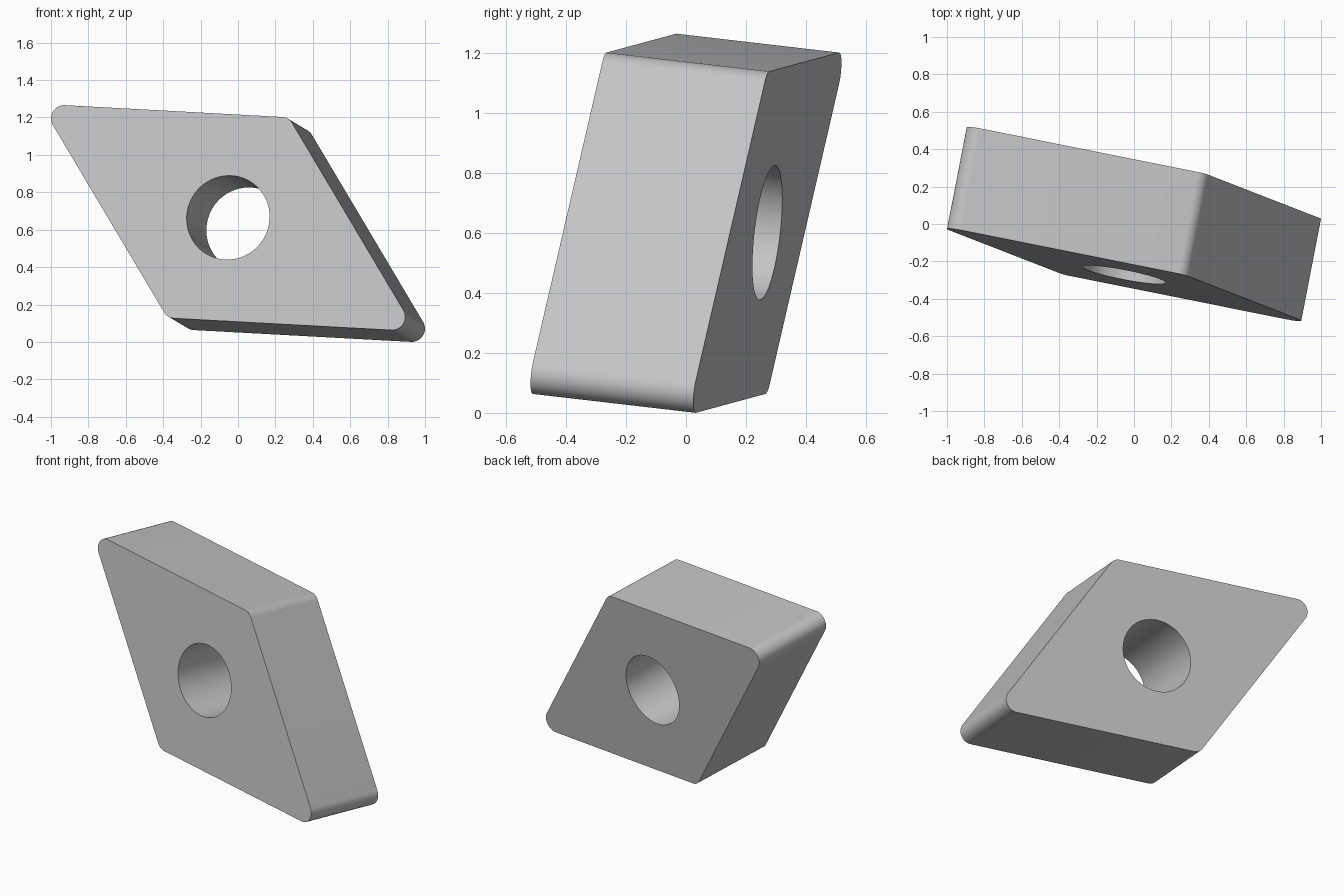
import bpy, bmesh
from math import radians, sin, cos, pi
from mathutils import Matrix, Vector

cube = bpy.data.objects.get("Cube")
if cube:
    bpy.data.objects.remove(cube, do_unlink=True)

HALF_ACUTE = radians(27.5)   # half of the 55 degree corner
INNER = 0.556                # inscribed circle radius
CORNER = 0.07                # corner rounding
BORE = 0.226                 # hole radius
THICK = 0.557
CENTRE = Vector((0, 0, 0.633))


def arc(cx, cy, radius, start, end, steps):
    """Points along an arc, both ends included."""
    return [(cx + radius * cos(start + (end - start) * i / steps),
             cy + radius * sin(start + (end - start) * i / steps))
            for i in range(steps + 1)]


# Rhombus profile: rounded corners, acute ones on the local x axis
reach_x = (INNER - CORNER) / sin(HALF_ACUTE)
reach_y = (INNER - CORNER) / cos(HALF_ACUTE)
outline = []
for k in range(4):
    acute = k % 2 == 0
    reach = reach_x if acute else reach_y
    sweep = pi / 2 - HALF_ACUTE if acute else HALF_ACUTE
    mid = k * pi / 2
    outline += arc(reach * cos(mid), reach * sin(mid), CORNER,
                   mid - sweep, mid + sweep, 16)
bore = arc(0, 0, BORE, 0, 2 * pi, 64)[:-1]

# Plate with a hole, extruded through its thickness
bm = bmesh.new()
edges = []
for loop in (outline, bore):
    verts = [bm.verts.new((x, y, -THICK / 2)) for x, y in loop]
    edges += [bm.edges.new((verts[i - 1], verts[i])) for i in range(len(verts))]
bmesh.ops.triangle_fill(bm, edges=edges, use_beauty=True, normal=(0, 0, 1))
result = bmesh.ops.extrude_face_region(bm, geom=bm.faces[:], use_keep_orig=True)
top = [g for g in result["geom"] if isinstance(g, bmesh.types.BMVert)]
bmesh.ops.translate(bm, verts=top, vec=(0, 0, THICK))
bmesh.ops.recalc_face_normals(bm, faces=bm.faces[:])

# Tilt into place: long diagonal and thickness direction
thick_dir = Vector((0.189, 0.975, -0.113)).normalized()
long_dir = Vector((0.834, -0.22, -0.505))
long_dir = (long_dir - thick_dir * long_dir.dot(thick_dir)).normalized()
short_dir = thick_dir.cross(long_dir)
turn = Matrix((long_dir, short_dir, thick_dir)).transposed().to_4x4()
bm.transform(Matrix.Translation(CENTRE) @ turn)

mesh = bpy.data.meshes.new("cutting_insert")
bm.to_mesh(mesh)
bm.free()
insert = bpy.data.objects.new("cutting_insert", mesh)
bpy.context.collection.objects.link(insert)

# Plain grey
grey = bpy.data.materials.new("light_grey")
grey.use_nodes = True
colour = (0.55, 0.55, 0.55, 1)
grey.diffuse_color = colour
grey.node_tree.nodes["Principled BSDF"].inputs["Base Color"].default_value = colour
mesh.materials.append(grey)

# Smooth bore and corners, sharp rims
bpy.ops.object.select_all(action="DESELECT")
insert.select_set(True)
bpy.context.view_layer.objects.active = insert
bpy.ops.object.shade_smooth_by_angle(angle=radians(30))
